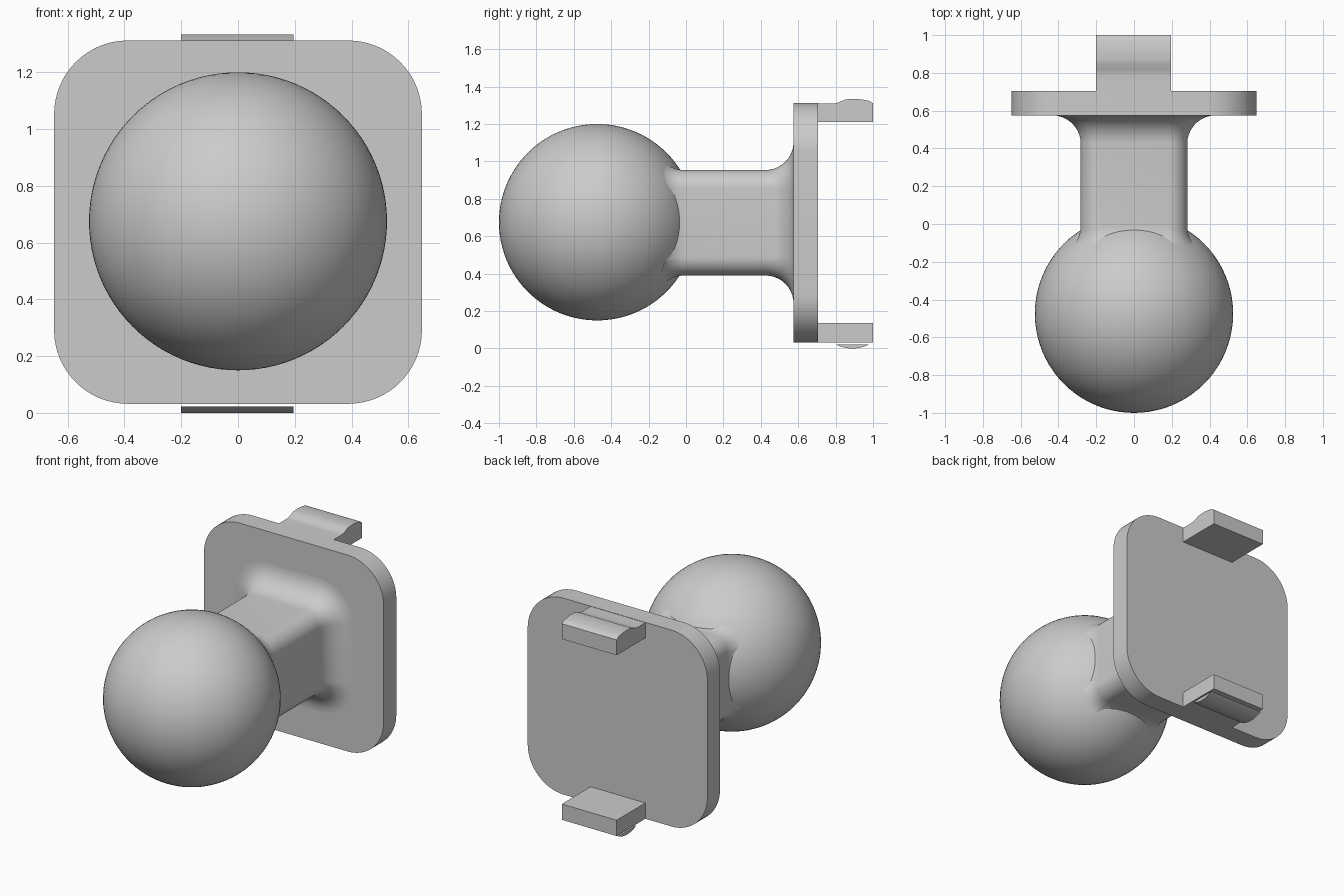
import bpy
import bmesh
from math import cos, sin, pi, sqrt, radians, hypot

cube = bpy.data.objects.get("Cube")
if cube:
    bpy.data.objects.remove(cube, do_unlink=True)

grey = bpy.data.materials.new("plain grey")
grey.use_nodes = True
grey.diffuse_color = (0.6, 0.6, 0.6, 1)
grey.node_tree.nodes["Principled BSDF"].inputs["Base Color"].default_value = (0.6, 0.6, 0.6, 1)

MID_Z = 0.672          # height of the main axis
BALL_Y, BALL_R = -0.475, 0.525
PLATE_FRONT, PLATE_BACK = 0.575, 0.705


def rounded_rect(half_x, half_z, radius, steps=12):
    """Outline points (x, z) around the axis."""
    points = []
    for q, (sx, sz) in enumerate([(1, 1), (-1, 1), (-1, -1), (1, -1)]):
        for i in range(steps + 1):
            a = (q + i / steps) * pi / 2
            points.append((sx * (half_x - radius) + radius * cos(a),
                           sz * (half_z - radius) + radius * sin(a)))
    return points


def finish(name, bm):
    bmesh.ops.recalc_face_normals(bm, faces=bm.faces[:])
    mesh = bpy.data.meshes.new(name)
    bm.to_mesh(mesh)
    bm.free()
    mesh.materials.append(grey)
    obj = bpy.data.objects.new(name, mesh)
    bpy.context.collection.objects.link(obj)
    bpy.ops.object.select_all(action='DESELECT')
    obj.select_set(True)
    bpy.context.view_layer.objects.active = obj
    bpy.ops.object.shade_smooth_by_angle(angle=radians(30))
    return obj


def loft(name, rings):
    """Bridge equal-length rings of 3D points and cap both ends."""
    bm = bmesh.new()
    loops = [[bm.verts.new(p) for p in ring] for ring in rings]
    n = len(loops[0])
    for a, b in zip(loops, loops[1:]):
        for i in range(n):
            j = (i + 1) % n
            bm.faces.new((a[i], a[j], b[j], b[i]))
    bm.faces.new(loops[0])
    bm.faces.new(loops[-1])
    return finish(name, bm)


def bar(name, profile):
    """Extrude a (y, z) profile across the clip width."""
    return loft(name, [[(x, y, z) for y, z in profile] for x in (-0.2, 0.195)])


# Ball
bm = bmesh.new()
bmesh.ops.create_uvsphere(bm, u_segments=80, v_segments=48, radius=BALL_R)
bmesh.ops.translate(bm, verts=bm.verts[:], vec=(0, BALL_Y, MID_Z + 0.003))
finish("ball", bm)

# Mounting plate
outline = rounded_rect(0.648, 0.64, 0.26, 16)
loft("mounting_plate", [[(x, y, MID_Z + z) for x, z in outline]
                        for y in (PLATE_FRONT, PLATE_BACK)])

# Neck: rounded square bar, filleted into the ball and into the plate
HALF, CORNER, FILLET, STEPS = 0.282, 0.1, 0.15, 10
section = rounded_rect(HALF, HALF, CORNER)
rings = []


def ball_ring(t, shrink=1.0):
    """Ring of the ball fillet; t runs from the ball (0) to the bar (1)."""
    ring = []
    for x, z in section:
        d = hypot(x, z)
        centre_d = d + FILLET
        reach = sqrt((BALL_R + FILLET) ** 2 - centre_d ** 2)
        start = pi / 2 - math_angle(reach, centre_d)
        a = start * (1 - t)
        r = (centre_d - FILLET * cos(a)) * shrink / d
        ring.append((x * r, BALL_Y + reach - FILLET * sin(a), MID_Z + z * r))
    return ring


def math_angle(reach, centre_d):
    """Angle between the axis-normal and the line to the ball centre."""
    from math import atan2
    return pi / 2 - atan2(reach, centre_d)


rings.append(ball_ring(0, 0.8))
rings += [ball_ring(i / STEPS) for i in range(STEPS + 1)]
for i in range(STEPS + 1):
    a = i / STEPS * pi / 2
    grow = FILLET * (1 - cos(a))
    y = PLATE_FRONT - FILLET + FILLET * sin(a)
    rings.append([(x, y, MID_Z + z) for x, z in
                  rounded_rect(HALF + grow, HALF + grow, CORNER + grow)])
loft("neck", rings)

# Upper clip with a soft ridge on top
ridge = [(1.0, 1.31)]
for i in range(1, 9):
    t = i / 9
    ridge.append((1.0 - 0.17 * t, 1.31 + 0.024 * sin(pi * (0.12 + 0.63 * t))))
ridge += [(0.815, 1.315), (0.8, 1.311), (0.78, 1.31)]
bar("upper_clip", [(PLATE_BACK, 1.31), (PLATE_BACK, 1.21), (1.0, 1.21)] + ridge)

# Lower clip and the shallow ridge beneath it
bar("lower_clip", [(PLATE_BACK, 0.032), (PLATE_BACK, 0.135), (1.0, 0.135), (1.0, 0.032)])
bar("lower_ridge", [(0.89 + 0.09 * u / 8, 0.022 * (u / 8) ** 2) for u in range(-8, 9)])
